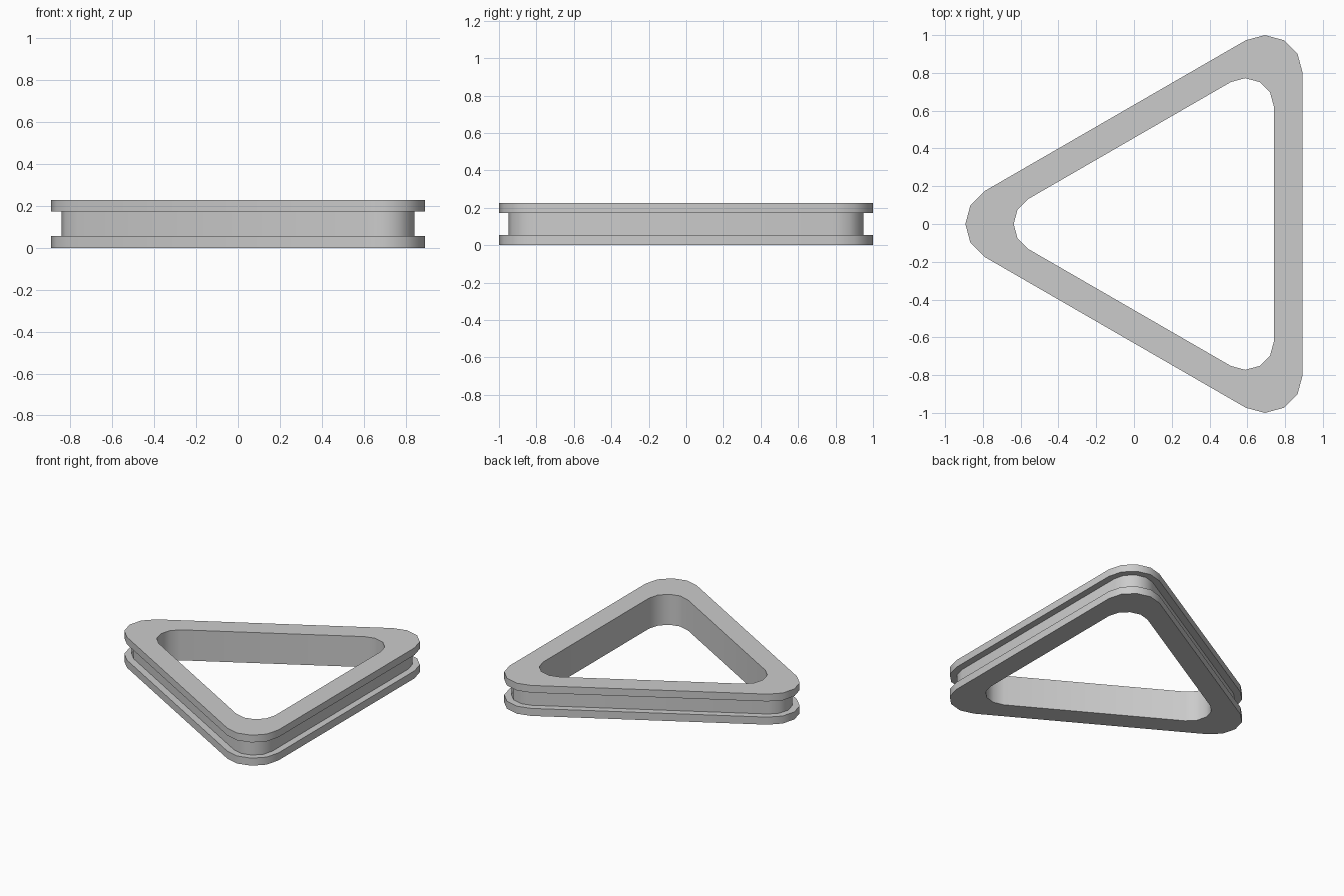
import bpy, bmesh
from math import sin, cos, radians, sqrt

if "Cube" in bpy.data.objects:
    bpy.data.objects.remove(bpy.data.objects["Cube"])

CX = 0.231  # centre of the triangles, all concentric


def rounded_triangle(side, radius):
    """Rounded equilateral triangle pointing to -x, five points per corner."""
    pts = []
    reach = side / sqrt(3)
    for corner in (60, 180, 300):
        a = radians(corner)
        cx, cy = CX + reach * cos(a), reach * sin(a)
        for step in range(-2, 3):
            b = radians(corner + 30 * step)
            pts.append((cx + radius * cos(b), cy + radius * sin(b)))
    return pts


outer = rounded_triangle(1.6, 0.2)
groove = rounded_triangle(1.6, 0.15)
inner = rounded_triangle(1.24, 0.152)

# Cross-section walked around the ring: bottom flange, groove, top flange, inner wall
section = [(inner, 0), (outer, 0), (outer, 0.056), (groove, 0.056),
           (groove, 0.173), (outer, 0.173), (outer, 0.227), (inner, 0.227)]

bm = bmesh.new()
rings = [[bm.verts.new((x, y, z)) for x, y in prof] for prof, z in section]
n = len(outer)
for i, a in enumerate(rings):
    b = rings[(i + 1) % len(rings)]
    for j in range(n):
        k = (j + 1) % n
        bm.faces.new((a[j], a[k], b[k], b[j]))
bmesh.ops.recalc_face_normals(bm, faces=bm.faces)

mesh = bpy.data.meshes.new("grooved_triangle_ring")
bm.to_mesh(mesh)
bm.free()
ring = bpy.data.objects.new("grooved_triangle_ring", mesh)
bpy.context.collection.objects.link(ring)

# Smooth rounded corners, sharp rims
bpy.context.view_layer.objects.active = ring
ring.select_set(True)
bpy.ops.object.shade_smooth_by_angle(angle=radians(35))
